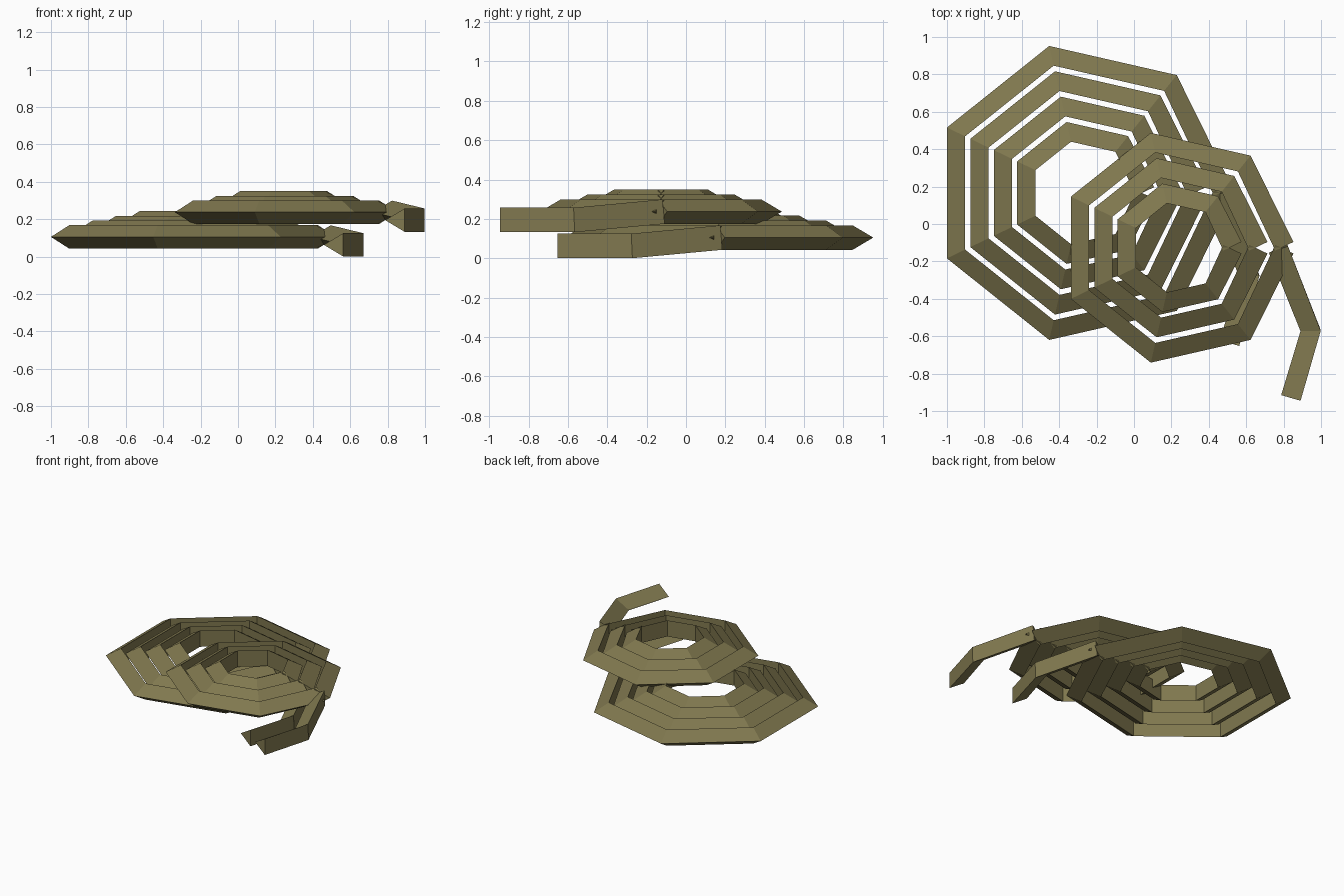
import bpy
import bmesh
import math
from mathutils import Vector

SIDES = 7          # corners in each loop
ROPE = 0.072       # radius of the three-sided rope
STEP = 0.139       # each inner loop shrinks by this much
RISE = 0.025       # and rises by this much

cube = bpy.data.objects.get("Cube")
if cube:
    bpy.data.objects.remove(cube, do_unlink=True)

olive = bpy.data.materials.new("olive_rope")
olive.use_nodes = True
colour = (0.216, 0.188, 0.078, 1)
olive.diffuse_color = colour
bsdf = olive.node_tree.nodes["Principled BSDF"]
bsdf.inputs["Base Color"].default_value = colour
bsdf.inputs["Roughness"].default_value = 0.9


def rope(name, path):
    """Sweep a triangle along an open path, its point on the right-hand side."""
    bm = bmesh.new()
    steps = [(b - a).normalized() for a, b in zip(path, path[1:])]
    sections = []
    for i, p in enumerate(path):
        before, after = steps[max(i - 1, 0)], steps[min(i, len(steps) - 1)]
        along = (before + after).normalized()
        side = along.cross(Vector((0, 0, 1))).normalized()
        up = side.cross(along)
        ring = []
        for k in range(3):
            a = math.tau * k / 3
            ring.append(bm.verts.new(p + ROPE * (side * math.cos(a) + up * math.sin(a))))
        sections.append(ring)
    for r, s in zip(sections, sections[1:]):
        for k in range(3):
            n = (k + 1) % 3
            bm.faces.new((r[k], r[n], s[n], s[k]))
    bm.faces.new(sections[0])
    bm.faces.new(sections[-1])
    bmesh.ops.recalc_face_normals(bm, faces=bm.faces)
    mesh = bpy.data.meshes.new(name)
    bm.to_mesh(mesh)
    bm.free()
    mesh.materials.append(olive)
    obj = bpy.data.objects.new(name, mesh)
    bpy.context.collection.objects.link(obj)


def coil(name, centre, radius, loops):
    """Nested open loops, with a loose tail hanging from the outer one."""
    centre = Vector(centre)
    for i in range(loops):
        r = radius - STEP * i
        path = []
        for k in range(SIDES + 1):
            a = math.tau * k / SIDES
            path.append(centre + Vector((r * math.cos(a), r * math.sin(a), RISE * i)))
        rope(f"{name}_loop_{i + 1}", path)
    start = centre + Vector((radius, 0, 0))
    bend = start + Vector((0.174, -0.443, -0.0425))
    end = bend + Vector((-0.106, -0.365, 0))
    rope(f"{name}_tail", [start, bend, end])


# Large lower coil and small upper coil
coil("lower_coil", (-0.274, 0.166, 0.105), 0.734, 4)
coil("upper_coil", (0.23, -0.127, 0.237), 0.558, 3)
